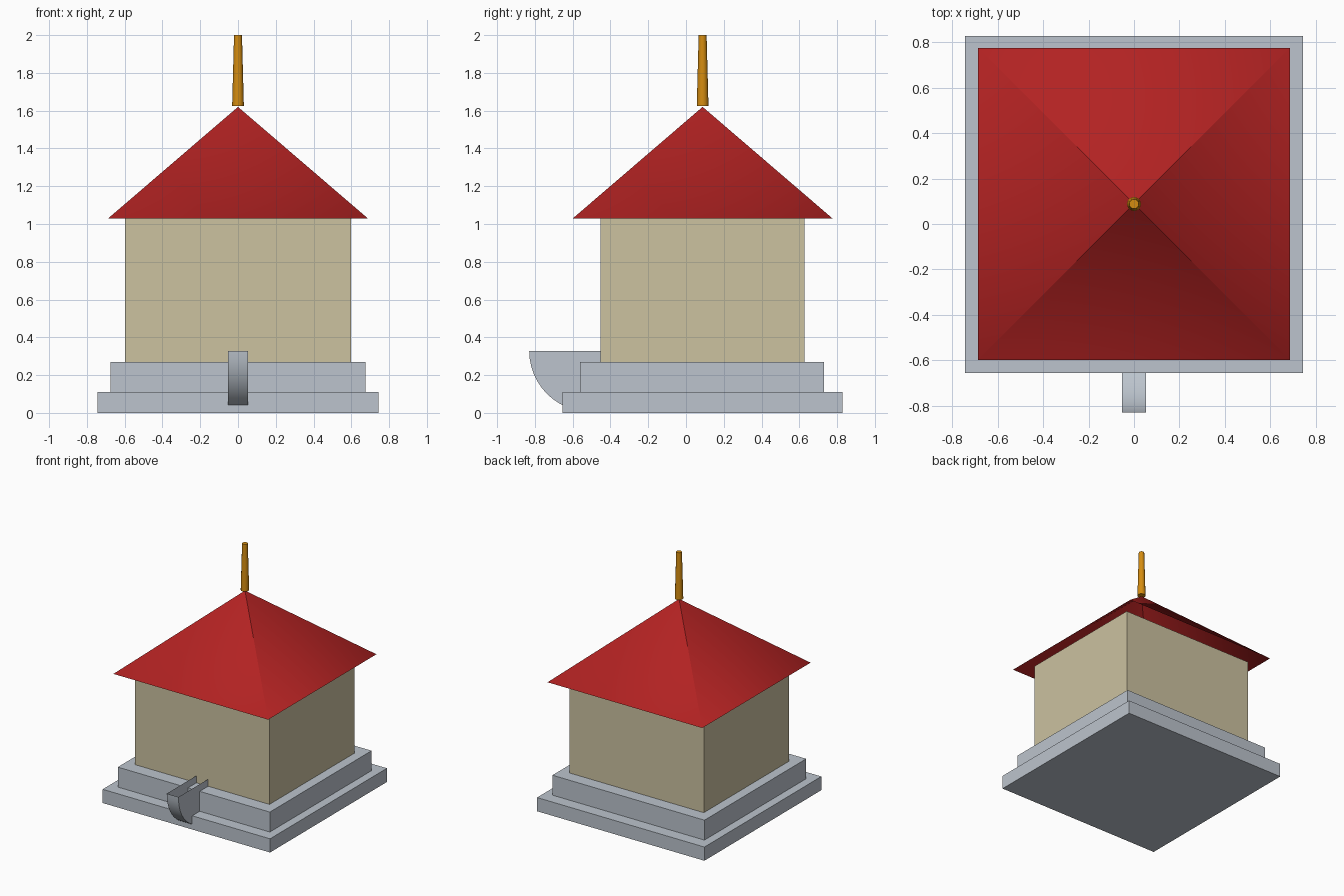
import bpy, bmesh, math

cube = bpy.data.objects.get("Cube")
if cube:
    bpy.data.objects.remove(cube, do_unlink=True)


def material(name, rgb):
    linear = [((c / 255 + 0.055) / 1.055) ** 2.4 for c in rgb]
    m = bpy.data.materials.new(name)
    m.use_nodes = True
    m.diffuse_color = (*linear, 1)
    m.node_tree.nodes["Principled BSDF"].inputs["Base Color"].default_value = (*linear, 1)
    return m


stone = material("pale grey stone", (188, 196, 205))
plaster = material("beige plaster", (204, 194, 160))
tile = material("red tile", (178, 34, 34))
gold = material("dark gold", (212, 140, 16))


def finish(bm, name, mat):
    mesh = bpy.data.meshes.new(name)
    bm.to_mesh(mesh)
    bm.free()
    mesh.materials.append(mat)
    obj = bpy.data.objects.new(name, mesh)
    bpy.context.collection.objects.link(obj)
    return obj


def box(name, mat, half_x, y0, y1, z0, z1):
    bm = bmesh.new()
    bmesh.ops.create_cube(bm, size=1)
    bmesh.ops.scale(bm, verts=bm.verts, vec=(2 * half_x, y1 - y0, z1 - z0))
    bmesh.ops.translate(bm, verts=bm.verts, vec=(0, (y0 + y1) / 2, (z0 + z1) / 2))
    return finish(bm, name, mat)


# Stepped plinth and walls
box("lower_step", stone, 0.743, -0.655, 0.828, 0, 0.11)
box("upper_step", stone, 0.675, -0.56, 0.73, 0.11, 0.27)
box("walls", plaster, 0.597, -0.453, 0.627, 0.27, 1.03)

# Hollow pyramid roof: slopes share the eave corners, the ridges stay crisp at the tip
ROOF_Y = 0.088
bm = bmesh.new()
eaves = [bm.verts.new((0.687 * sx, ROOF_Y + 0.687 * sy, 1.03))
         for sx, sy in ((-1, -1), (1, -1), (1, 1), (-1, 1))]
for i in range(4):
    tip = bm.verts.new((0, ROOF_Y, 1.62))
    bm.faces.new((eaves[i], eaves[(i + 1) % 4], tip)).smooth = True
finish(bm, "roof", tile)

# Tapered finial
bm = bmesh.new()
bmesh.ops.create_cone(bm, cap_ends=True, segments=12, radius1=0.031, radius2=0.021, depth=0.375)
bmesh.ops.translate(bm, verts=bm.verts, vec=(0, ROOF_Y, 1.8125))
for f in bm.faces:
    f.smooth = len(f.verts) == 4
for e in bm.edges:
    e.smooth = all(f.smooth for f in e.link_faces)
finish(bm, "finial", gold)

# Half-round spout at the front, open on top
R, SEG, HALF = 0.32, 24, 0.052
bm = bmesh.new()
sides = []
for x in (-HALF, HALF):
    sides.append([bm.verts.new((x, -0.51 - R * math.cos(math.pi * i / SEG),
                                0.327 - R * math.sin(math.pi * i / SEG)))
                  for i in range(SEG + 1)])
left, right = sides
for i in range(SEG):
    bm.faces.new((left[i], left[i + 1], right[i + 1], right[i])).smooth = True
bm.faces.new(left)
bm.faces.new(right)
bmesh.ops.recalc_face_normals(bm, faces=bm.faces)
for e in bm.edges:
    e.smooth = all(f.smooth for f in e.link_faces)
finish(bm, "spout", stone)
